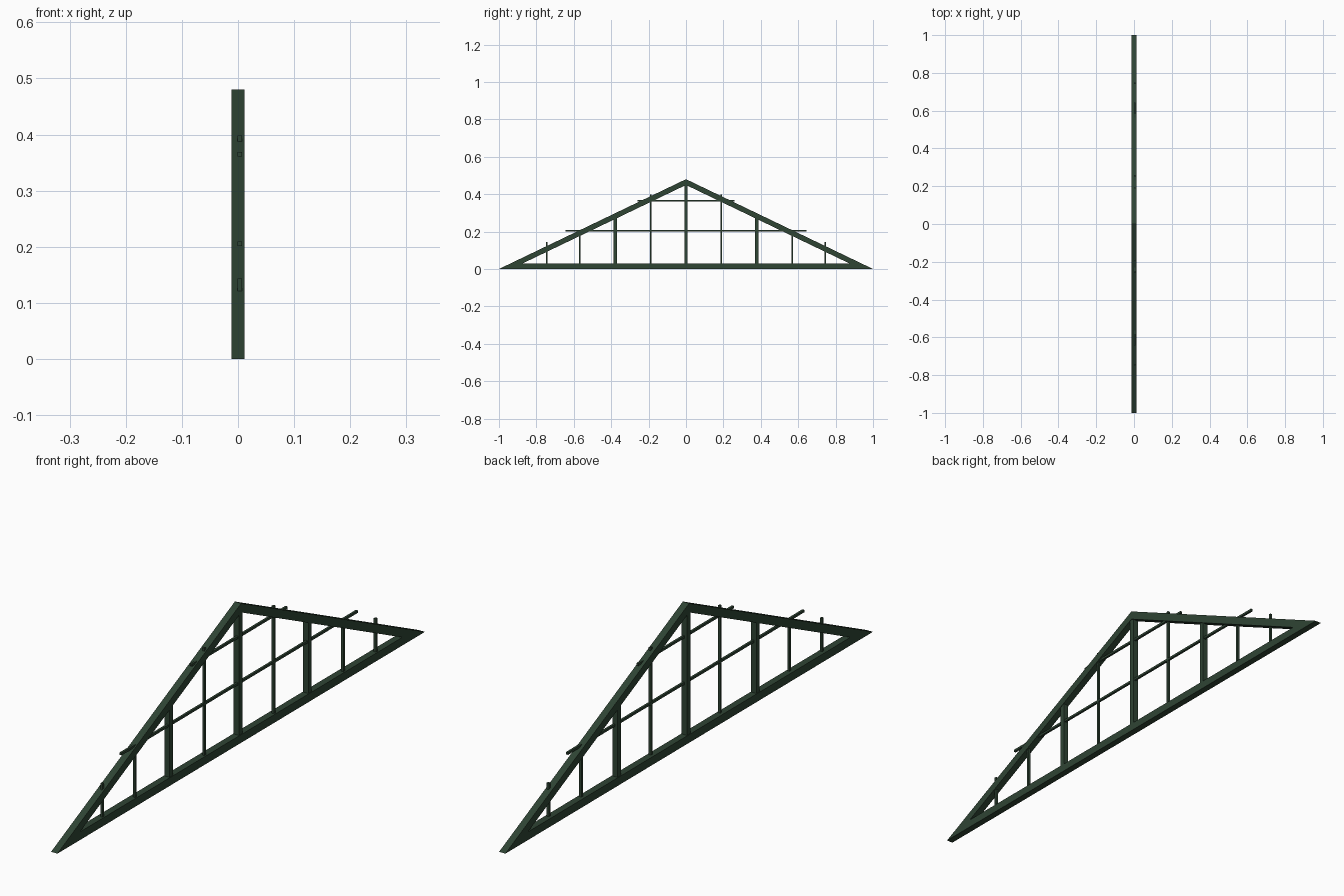
import bpy, bmesh

if "Cube" in bpy.data.objects:
    bpy.data.objects.remove(bpy.data.objects["Cube"])

HALF, RISE, DEPTH = 1.0, 0.48, 0.024
SILL, RAFTER = 0.028, 0.031   # sill height, vertical rafter thickness

paint = bpy.data.materials.new("dark_green_paint")
paint.diffuse_color = (0.028, 0.058, 0.034, 1)
paint.use_nodes = True
paint.node_tree.nodes["Principled BSDF"].inputs["Base Color"].default_value = paint.diffuse_color


def finish(bm, name):
    mesh = bpy.data.meshes.new(name)
    bmesh.ops.recalc_face_normals(bm, faces=bm.faces)
    bm.to_mesh(mesh)
    bm.free()
    mesh.materials.append(paint)
    ob = bpy.data.objects.new(name, mesh)
    bpy.context.collection.objects.link(ob)
    return ob


def bar(name, x, y, z, w):
    """Box from (min, max) ranges on each axis; w is unused padding on x."""
    bm = bmesh.new()
    bmesh.ops.create_cube(bm, size=1)
    for v in bm.verts:
        v.co = [r[0] + (c + 0.5) * (r[1] - r[0]) for c, r in zip(v.co, (x, y, z))]
    return finish(bm, name)


# Triangular outer frame with mitred corners
inner_half = HALF - (SILL + RAFTER) / RISE * HALF
outer = [(-HALF, 0), (HALF, 0), (0, RISE)]
inner = [(-inner_half, SILL), (inner_half, SILL), (0, RISE - RAFTER)]
bm = bmesh.new()
rings = [[bm.verts.new((x, y, z)) for y, z in loop]
         for x in (-DEPTH / 2, DEPTH / 2) for loop in (outer, inner)]
for a, b in ((0, 1), (2, 3), (0, 2), (1, 3)):
    for i in range(3):
        j = (i + 1) % 3
        bm.faces.new((rings[a][i], rings[a][j], rings[b][j], rings[b][i]))
finish(bm, "gable_frame")

# Thick mullions
for name, y, top in (("centre", 0, 0.455), ("left", -0.378, 0.288), ("right", 0.378, 0.288)):
    bar(name + "_mullion", (-0.01, 0.01), (y - 0.009, y + 0.009), (0.01, top), 0)

# Thin upright glazing bars, some poking past the rafters
T = 0.004
for side, s in (("left", -1), ("right", 1)):
    for n, (y, top) in enumerate(((0.189, 0.398), (0.567, 0.207), (0.744, 0.143))):
        bar(f"{side}_glazing_bar_{n + 1}", (-0.001, 0.007),
            (s * y - T, s * y + T), (0.01, top), 0)

# Thin horizontal glazing bars
for name, half, z in (("lower", 0.643, 0.205), ("upper", 0.26, 0.365)):
    bar(name + "_crossbar", (-0.001, 0.007), (-half, half), (z - T, z + T), 0)
